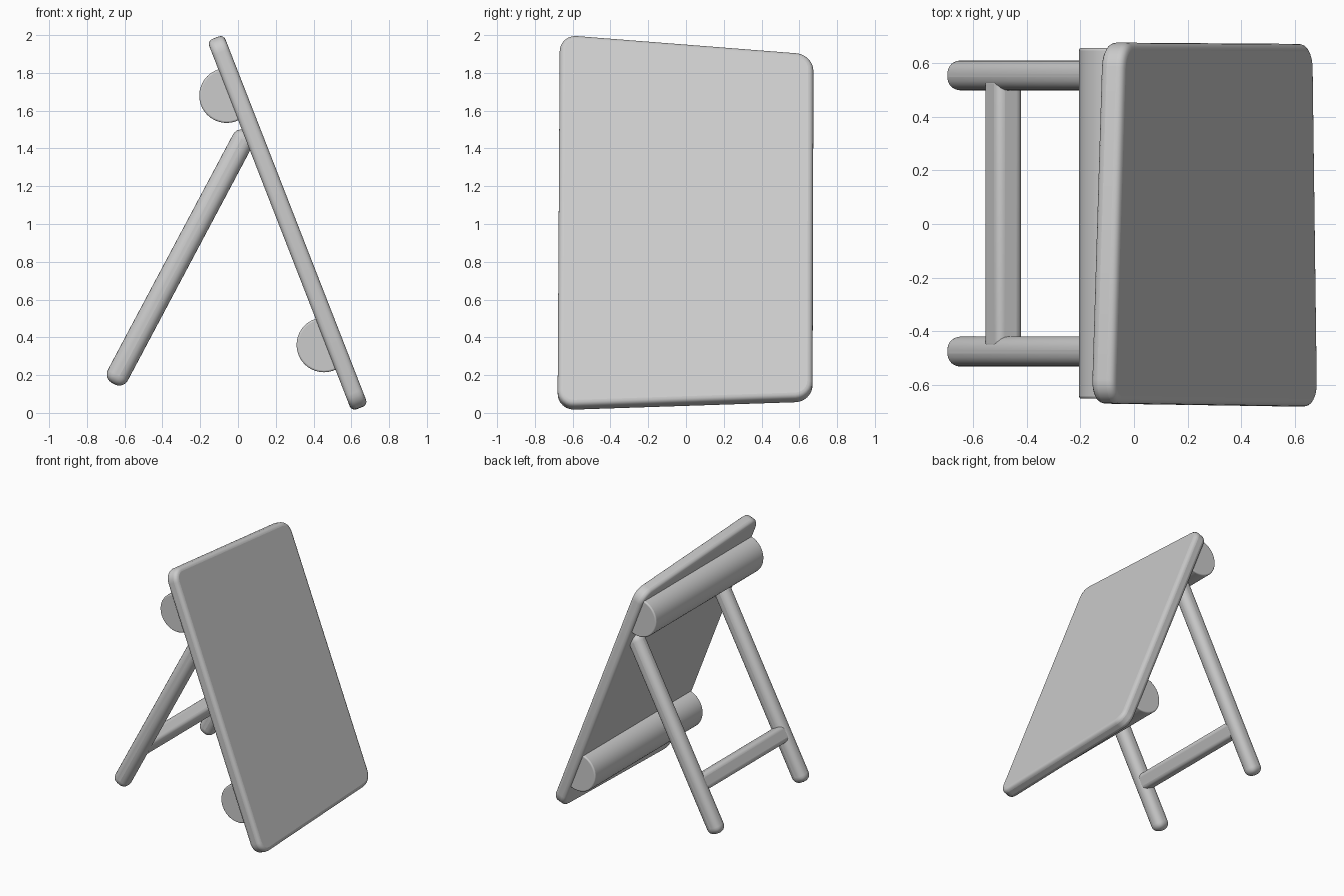
import bpy, bmesh, math
from mathutils import Vector, Matrix

if "Cube" in bpy.data.objects:
    bpy.data.objects.remove(bpy.data.objects["Cube"])

grey = bpy.data.materials.new("plain grey")
grey.diffuse_color = (0.6, 0.6, 0.6, 1)
grey.use_nodes = True
grey.node_tree.nodes["Principled BSDF"].inputs["Base Color"].default_value = grey.diffuse_color

SLOPE = 0.39                                   # lean of the panel, dx per -dz
NORMAL = Vector((1, 0, SLOPE)).normalized()    # panel front direction
THICK = 0.093


def finish(name, bm, bevel, segments=4, limit=30):
    bmesh.ops.recalc_face_normals(bm, faces=bm.faces[:])
    mesh = bpy.data.meshes.new(name)
    bm.to_mesh(mesh)
    bm.free()
    mesh.materials.append(grey)
    obj = bpy.data.objects.new(name, mesh)
    bpy.context.collection.objects.link(obj)
    mod = obj.modifiers.new("rounding", 'BEVEL')
    mod.width, mod.segments = bevel, segments
    mod.limit_method, mod.angle_limit = 'ANGLE', math.radians(limit)
    bpy.ops.object.select_all(action='DESELECT')
    obj.select_set(True)
    bpy.context.view_layer.objects.active = obj
    bpy.ops.object.shade_smooth_by_angle(angle=math.radians(40))
    return obj


def prism(points, offset):
    """Face through the points, extruded by the offset."""
    bm = bmesh.new()
    face = bm.faces.new([bm.verts.new(p) for p in points])
    out = bmesh.ops.extrude_face_region(bm, geom=[face], use_keep_orig=True)
    verts = [g for g in out["geom"] if isinstance(g, bmesh.types.BMVert)]
    bmesh.ops.translate(bm, verts=verts, vec=offset)
    return bm


def bar(name, start, end, width, depth, side, bevel):
    """Rounded bar from start to end; depth is measured along side."""
    start, end, side = Vector(start), Vector(end), Vector(side).normalized()
    axis = (end - start).normalized()
    cross = axis.cross(side)
    rot = Matrix((cross, side, axis)).transposed().to_4x4()
    bm = bmesh.new()
    bmesh.ops.create_cube(bm, size=1)
    bmesh.ops.scale(bm, verts=bm.verts, vec=(width, depth, (end - start).length))
    bmesh.ops.transform(bm, verts=bm.verts,
                        matrix=Matrix.Translation((start + end) / 2) @ rot)
    return finish(name, bm, bevel, 5)


# Leaning panel: slightly skewed, with rounded corners
corners = [(-0.68, 0.04), (0.67, 0.085), (0.675, 1.905), (-0.668, 2.01)]
front = [Vector((-0.075 + (2.0 - z) * SLOPE, y, z)) for y, z in corners]
bm = prism(front, -NORMAL * THICK)
bm.normal_update()
corner_edges = [e for e in bm.edges
                if abs((e.verts[0].co - e.verts[1].co).normalized().dot(NORMAL)) > 0.9]
bmesh.ops.bevel(bm, geom=corner_edges, offset=0.09, segments=6, profile=0.5,
                affect='EDGES')
finish("panel", bm, 0.028)

# Half-round rails across the back of the panel
for name, cx, cz in (("upper_rail", -0.06, 1.68), ("lower_rail", 0.455, 0.36)):
    ring = []
    for i in range(40):
        a = 2 * math.pi * i / 40
        d = Vector((math.cos(a), 0, math.sin(a))) * 0.145
        if d.dot(NORMAL) > 0.05:               # flatten inside the panel
            d -= NORMAL * (d.dot(NORMAL) - 0.05)
        p = Vector((cx, -0.65, cz)) + d
        if not ring or (p - ring[-1]).length > 1e-4:
            ring.append(p)
    finish(name, prism(ring, Vector((0, 1.305, 0))), 0.025, 4, 50)

# Rear legs
for name, y in (("left_leg", -0.475), ("right_leg", 0.553)):
    bar(name, (-0.66, y, 0.155), (0.05, y, 1.49), 0.12, 0.112, (0, 1, 0), 0.05)

# Crossbar joining the legs
bar("leg_crossbar", (-0.487, -0.475, 0.48), (-0.487, 0.553, 0.48),
    0.11, 0.12, (0.47, 0, 0.883), 0.03)
